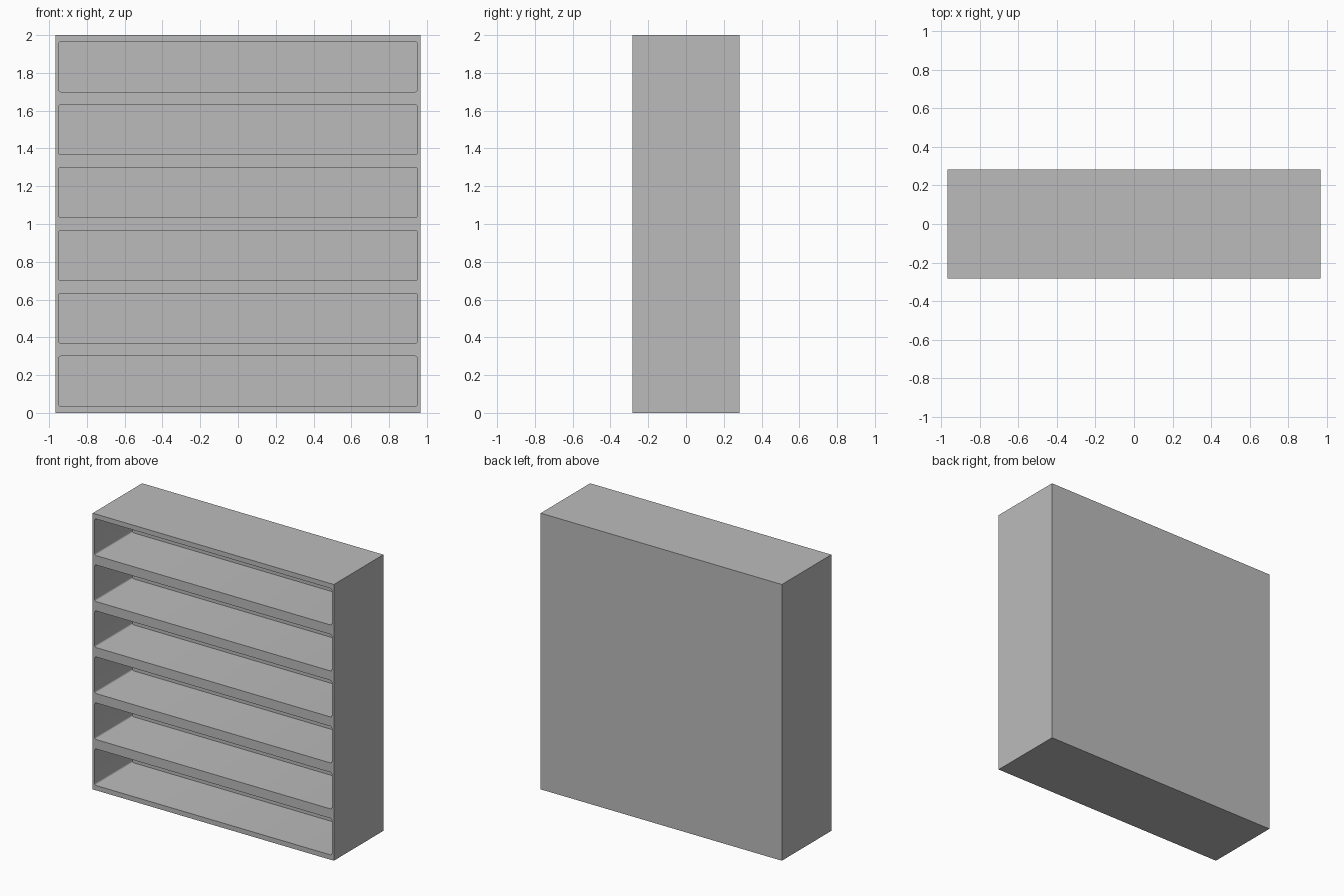
import bpy

WIDTH, DEPTH, HEIGHT = 1.932, 0.566, 2.0
SHELVES = 6
BAY_WIDTH, BAY_HEIGHT, BAY_DEPTH = 1.90, 0.265, 0.43
PITCH = (HEIGHT - 2 * 0.035 - BAY_HEIGHT) / (SHELVES - 1)

if "Cube" in bpy.data.objects:
    bpy.data.objects.remove(bpy.data.objects["Cube"], do_unlink=True)

grey = bpy.data.materials.new("plain grey")
grey.use_nodes = True
colour = (0.5, 0.5, 0.5, 1)
grey.diffuse_color = colour
grey.node_tree.nodes["Principled BSDF"].inputs["Base Color"].default_value = colour


def box(name, size, centre):
    bpy.ops.mesh.primitive_cube_add(size=1, location=centre)
    obj = bpy.context.object
    obj.name = name
    obj.scale = size
    bpy.ops.object.transform_apply(location=False, rotation=False, scale=True)
    obj.data.materials.append(grey)
    return obj


def round_depth_edges(obj, radius):
    # Round only the edges that run from front to back
    weights = obj.data.attributes.new("bevel_weight_edge", "FLOAT", "EDGE")
    for edge in obj.data.edges:
        a, b = (obj.data.vertices[i].co for i in edge.vertices)
        weights.data[edge.index].value = float(abs(a.y - b.y) > 0.1)
    bevel = obj.modifiers.new("rounded corners", "BEVEL")
    bevel.limit_method = "WEIGHT"
    bevel.width = radius
    bevel.segments = 4


# Solid cabinet body
cabinet = box("shelf_cabinet", (WIDTH, DEPTH, HEIGHT), (0, 0, HEIGHT / 2))

# Six open bays, cut in from the front
lip = 0.1
for i in range(SHELVES):
    cutter = box("bay_cutter", (BAY_WIDTH, BAY_DEPTH + lip, BAY_HEIGHT),
                 (0, -DEPTH / 2 + (BAY_DEPTH - lip) / 2,
                  0.035 + BAY_HEIGHT / 2 + i * PITCH))
    round_depth_edges(cutter, 0.012)
    cut = cabinet.modifiers.new("bay", "BOOLEAN")
    cut.operation = "DIFFERENCE"
    cut.solver = "EXACT"
    cut.object = cutter
    bpy.context.view_layer.objects.active = cabinet
    bpy.ops.object.modifier_apply(modifier=cut.name)
    bpy.data.objects.remove(cutter, do_unlink=True)

# Smooth corner curves, crisp outer edges
bpy.ops.object.select_all(action="DESELECT")
cabinet.select_set(True)
bpy.context.view_layer.objects.active = cabinet
bpy.ops.object.shade_smooth_by_angle()
